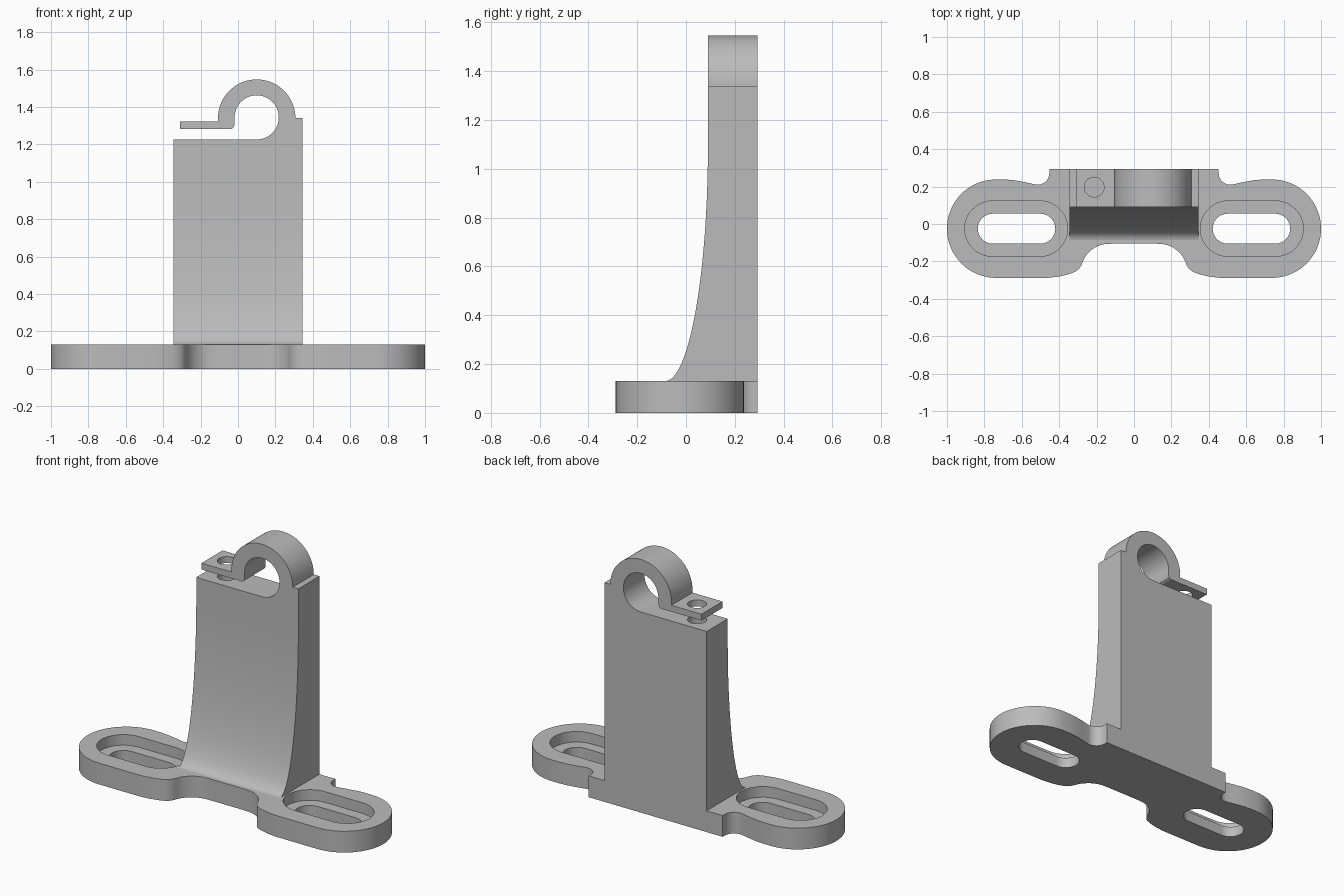
import bpy
import bmesh
from math import sin, cos, radians
from mathutils import Vector

cube = bpy.data.objects.get("Cube")
if cube:
    bpy.data.objects.remove(cube, do_unlink=True)

grey = bpy.data.materials.new("plain grey")
grey.use_nodes = True
colour = (0.5, 0.5, 0.5, 1)
grey.diffuse_color = colour
grey.node_tree.nodes["Principled BSDF"].inputs["Base Color"].default_value = colour

BASE_TOP = 0.13
BACK = 0.293


def arc(cx, cy, rx, start, end, steps, ry=None):
    """Points along a circular or elliptical arc, angles in degrees."""
    ry = ry or rx
    angles = [radians(start + (end - start) * i / steps) for i in range(steps + 1)]
    return [(cx + rx * cos(a), cy + ry * sin(a)) for a in angles]


def stadium(cx, cy, half_length, r):
    return (arc(cx + half_length, cy, r, -90, 90, 24)
            + arc(cx - half_length, cy, r, 90, 270, 24))


def prism(name, outline, axis, low, high):
    """Extrude a 2D outline along the x, y or z axis."""
    place = {"x": lambda p: (low, p[0], p[1]),
             "y": lambda p: (p[0], low, p[1]),
             "z": lambda p: (p[0], p[1], low)}[axis]
    bm = bmesh.new()
    face = bm.faces.new([bm.verts.new(place(p)) for p in outline])
    extruded = bmesh.ops.extrude_face_region(bm, geom=[face])["geom"]
    offset = Vector([high - low if a == axis else 0 for a in "xyz"])
    bmesh.ops.translate(bm, vec=offset,
                        verts=[v for v in extruded if isinstance(v, bmesh.types.BMVert)])
    bmesh.ops.recalc_face_normals(bm, faces=bm.faces)
    mesh = bpy.data.meshes.new(name)
    bm.to_mesh(mesh)
    bm.free()
    mesh.materials.append(grey)
    obj = bpy.data.objects.new(name, mesh)
    bpy.context.collection.objects.link(obj)
    return obj


def activate(obj):
    bpy.ops.object.select_all(action="DESELECT")
    obj.select_set(True)
    bpy.context.view_layer.objects.active = obj


def combine(obj, tool, operation):
    """Apply a boolean and discard the tool."""
    mod = obj.modifiers.new("boolean", "BOOLEAN")
    mod.operation = operation
    mod.solver = "EXACT"
    mod.object = tool
    activate(obj)
    bpy.ops.object.modifier_apply(modifier=mod.name)
    bpy.data.objects.remove(tool, do_unlink=True)


# Base plate: mirrored outline with round lobes and filleted waists
half = ([(0.11, -0.105)]
        + arc(0.13, -0.255, 0.155, 80, 14, 8, 0.15)
        + [(0.295, -0.24), (0.315, -0.256), (0.35, -0.269), (0.40, -0.281), (0.46, -0.288)]
        + arc(0.737, -0.025, 0.263, -90, 90, 40)
        + [(0.69, 0.238), (0.64, 0.234), (0.58, 0.223)]
        + arc(0.515, 0.272, 0.062, -80, -180, 10)
        + [(0.453, BACK)])
outline = half + [(-x, y) for x, y in reversed(half)]
base = prism("base_plate", outline, "z", 0, BASE_TOP)

# Recessed mounting slots
for side in (-1, 1):
    combine(base, prism("recess", stadium(side * 0.63, -0.025, 0.127, 0.148),
                        "z", 0.065, 0.3), "DIFFERENCE")
    combine(base, prism("slot", stadium(side * 0.628, -0.025, 0.127, 0.08),
                        "z", -0.1, 0.3), "DIFFERENCE")

# Post: flared side profile cut to the split-clamp front profile
flare = arc(-0.085, 1.1, 0.175, -90, 0, 20, 1.1 - BASE_TOP)
post = prism("clamp_post", flare + [(0.09, 1.7), (BACK, 1.7), (BACK, BASE_TOP)],
             "x", -0.5, 0.5)
front = ([(-0.345, 0), (0.345, 0), (0.345, 1.34)]
         + arc(0.1, 1.34, 0.207, 0, 180, 40)
         + [(-0.107, 1.322), (-0.31, 1.322), (-0.31, 1.283),
            (-0.035, 1.283), (-0.024, 1.29), (-0.019, 1.304)]
         + arc(0.1, 1.344, 0.118, 180, -90, 54)
         + [(-0.345, 1.226)])
combine(post, prism("front_profile", front, "y", -0.6, 0.6), "INTERSECT")

# Screw hole through the clamp tab into the post
combine(post, prism("screw_hole", arc(-0.213, 0.197, 0.053, 0, 350, 35),
                    "z", 1.0, 1.5), "DIFFERENCE")

for obj in (base, post):
    activate(obj)
    bpy.ops.object.shade_smooth_by_angle(angle=radians(30))
